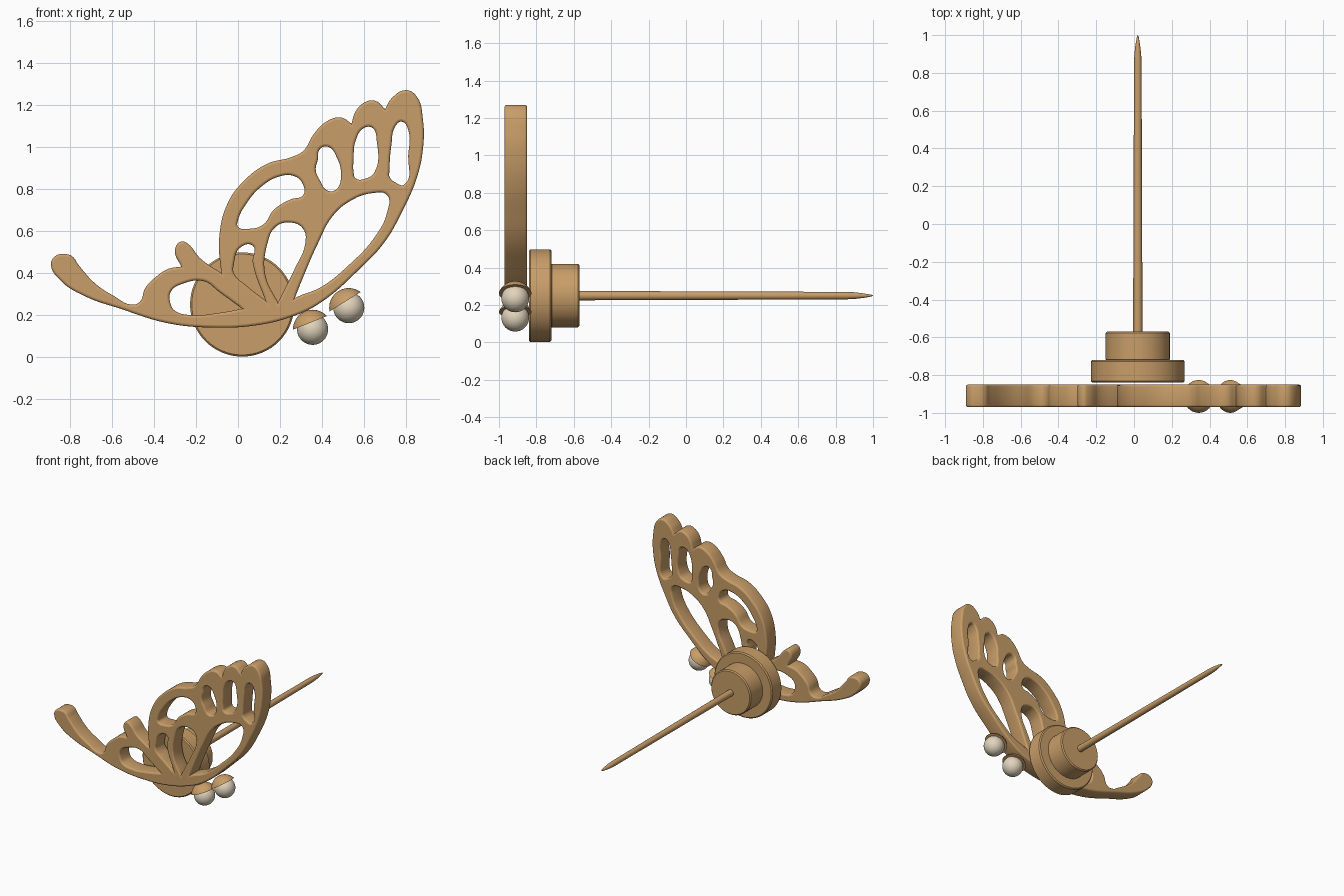
import bpy
import bmesh
import math
from mathutils import Vector

default_cube = bpy.data.objects.get("Cube")
if default_cube:
    bpy.data.objects.remove(default_cube, do_unlink=True)


def make_material(name, red, green, blue):
    material = bpy.data.materials.new(name)
    material.use_nodes = True
    colour = (red, green, blue, 1)
    material.diffuse_color = colour
    material.node_tree.nodes["Principled BSDF"].inputs["Base Color"].default_value = colour
    return material


wood = make_material("warm wood", 0.58, 0.34, 0.14)
pearl = make_material("pale pearl", 0.76, 0.66, 0.51)


def finish(obj, material):
    """Give an object its colour and smooth shading with crisp edges."""
    obj.data.materials.clear()
    obj.data.materials.append(material)
    bpy.ops.object.select_all(action="DESELECT")
    obj.select_set(True)
    bpy.context.view_layer.objects.active = obj
    bpy.ops.object.shade_smooth_by_angle(angle=math.radians(35))


def mesh_object(name, bm, material):
    bmesh.ops.recalc_face_normals(bm, faces=bm.faces[:])
    mesh = bpy.data.meshes.new(name)
    bm.to_mesh(mesh)
    bm.free()
    obj = bpy.data.objects.new(name, mesh)
    bpy.context.collection.objects.link(obj)
    finish(obj, material)
    return obj


def add_loop(curve, points):
    """Add a closed smooth loop in hundredths; a third item marks a sharp corner."""
    spline = curve.splines.new("BEZIER")
    spline.use_cyclic_u = True
    spline.bezier_points.add(len(points) - 1)
    for knot, point in zip(spline.bezier_points, points):
        knot.co = (point[0] / 100, point[1] / 100, 0)
        handle = "VECTOR" if len(point) > 2 else "AUTO"
        knot.handle_left_type = knot.handle_right_type = handle


SHARP = True

# Outer edge of the wing plate, clockwise from the tip of the long feeler
outline = [
    (-89, 44), (-87, 48), (-83, 49), (-79, 48), (-76, 44), (-68, 35), (-59, 29),
    (-51, 25), (-47, 26), (-44, 33), (-38, 39), (-33, 42), (-27, 43, SHARP),
    (-30, 51), (-27, 55), (-24, 54), (-18, 47), (-8, 40, SHARP), (-9, 56),
    (-5, 73), (3, 84), (14, 92), (25, 95), (31, 98), (36, 106), (42, 112),
    (49, 114), (54, 111, SHARP), (56, 117), (60, 121), (65, 122), (70, 118, SHARP),
    (73, 123), (80, 127), (85, 124), (88, 113), (88, 99), (85, 85), (78, 69),
    (70, 55), (59, 43), (38, 25), (25, 19), (8, 15), (-11, 14), (-33, 16),
    (-56, 23), (-73, 29), (-84, 36),
]

# Openings through the plate
front_cell = [(0, 65), (4, 73), (11, 81), (20, 86), (27, 86), (31, 82), (31, 77),
              (25, 75), (17, 70), (12, 63), (5, 61), (0, 62)]
first_slot = [(38, 94), (39, 99), (43, 100), (47, 95), (49, 87), (47, 80),
              (43, 79), (39, 84), (37, 89)]
second_slot = [(55, 94), (56, 103), (60, 109), (64, 109), (66, 103), (65, 88),
               (61, 85), (56, 85), (55, 88)]
third_slot = [(72, 88), (73, 101), (75, 110), (78, 112), (81, 108), (81, 96),
              (79, 82), (75, 83), (72, 86)]
large_cell = [(27, 28, SHARP), (31, 38), (38, 54), (45, 67), (53, 74), (64, 78),
              (71, 77), (71, 69), (65, 57), (53, 44), (39, 33), (29, 29)]
middle_cell = [(19, 26, SHARP), (13, 39), (14, 54), (18, 62), (25, 64), (31, 61),
               (32, 54), (27, 42)]
narrow_cell = [(-2, 44), (1, 52), (7, 53), (7, 45), (13, 27, SHARP), (4, 34), (-2, 40)]
lower_cell = [(-32, 25), (-32, 31), (-26, 35), (-16, 36), (-9, 31), (2, 23, SHARP),
              (-9, 21), (-23, 20), (-30, 22)]

# Wing plate: filled outline with openings, thickness and a softened rim
rim = 0.012
curve = bpy.data.curves.new("wing_plate", "CURVE")
curve.dimensions = "2D"
curve.fill_mode = "BOTH"
curve.resolution_u = 6
curve.extrude = 0.06 - rim
curve.bevel_depth = rim
curve.bevel_resolution = 2
curve.offset = -rim
add_loop(curve, outline)
for opening in (front_cell, first_slot, second_slot, third_slot,
                large_cell, middle_cell, narrow_cell, lower_cell):
    add_loop(curve, opening[::-1])
wing = bpy.data.objects.new("wing_plate", curve)
wing.location.y = -0.91
wing.rotation_euler.x = math.pi / 2
bpy.context.collection.objects.link(wing)
bpy.ops.object.select_all(action="DESELECT")
wing.select_set(True)
bpy.context.view_layer.objects.active = wing
bpy.ops.object.convert(target="MESH")
finish(bpy.context.view_layer.objects.active, wood)


def turned(name, profile, sides=64):
    """Revolve (radius, y) points about the pin axis."""
    axis = Vector((0.02, 0, 0.25))
    bm = bmesh.new()
    verts = [bm.verts.new(axis + Vector((radius, y, 0))) for radius, y in profile]
    edges = [bm.edges.new(pair) for pair in zip(verts, verts[1:])]
    bmesh.ops.spin(bm, geom=verts + edges, cent=axis, axis=(0, 1, 0),
                   angle=math.tau, steps=sides)
    bmesh.ops.remove_doubles(bm, verts=bm.verts[:], dist=0.0001)
    return mesh_object(name, bm, wood)


def disc_profile(radius, front, back, soft=0.008):
    return [(0, front), (radius - soft, front), (radius, front + soft),
            (radius, back - soft), (radius - soft, back), (0, back)]


# Backing disc, hub and long pointed pin
turned("backing_disc", disc_profile(0.248, -0.84, -0.72))
turned("rear_hub", disc_profile(0.17, -0.725, -0.57))
turned("pointed_pin", [(0, -0.58), (0.025, -0.58), (0.02, 0.85), (0.018, 0.9),
                       (0.012, 0.95), (0.005, 0.99), (0, 1)], sides=24)


def ball(radius):
    bm = bmesh.new()
    bmesh.ops.create_uvsphere(bm, u_segments=40, v_segments=24, radius=radius)
    return bm


# Pearl eyes with tilted wooden lids
for label, x, z, tilt in (("lower", 0.355, 0.132, 22), ("upper", 0.527, 0.235, 32)):
    place = (x, -0.913, z)
    eye = mesh_object(label + "_eye", ball(0.074), pearl)
    eye.location = place
    bm = ball(0.093)
    cut = bmesh.ops.bisect_plane(bm, geom=bm.verts[:] + bm.edges[:] + bm.faces[:],
                                 plane_co=(0, 0, 0.033), plane_no=(0, 0, 1),
                                 clear_inner=True)
    rim_edges = [item for item in cut["geom_cut"] if isinstance(item, bmesh.types.BMEdge)]
    bmesh.ops.edgeloop_fill(bm, edges=rim_edges)
    lid = mesh_object(label + "_eyelid", bm, wood)
    lid.location = place
    lid.rotation_euler.y = -math.radians(tilt)
